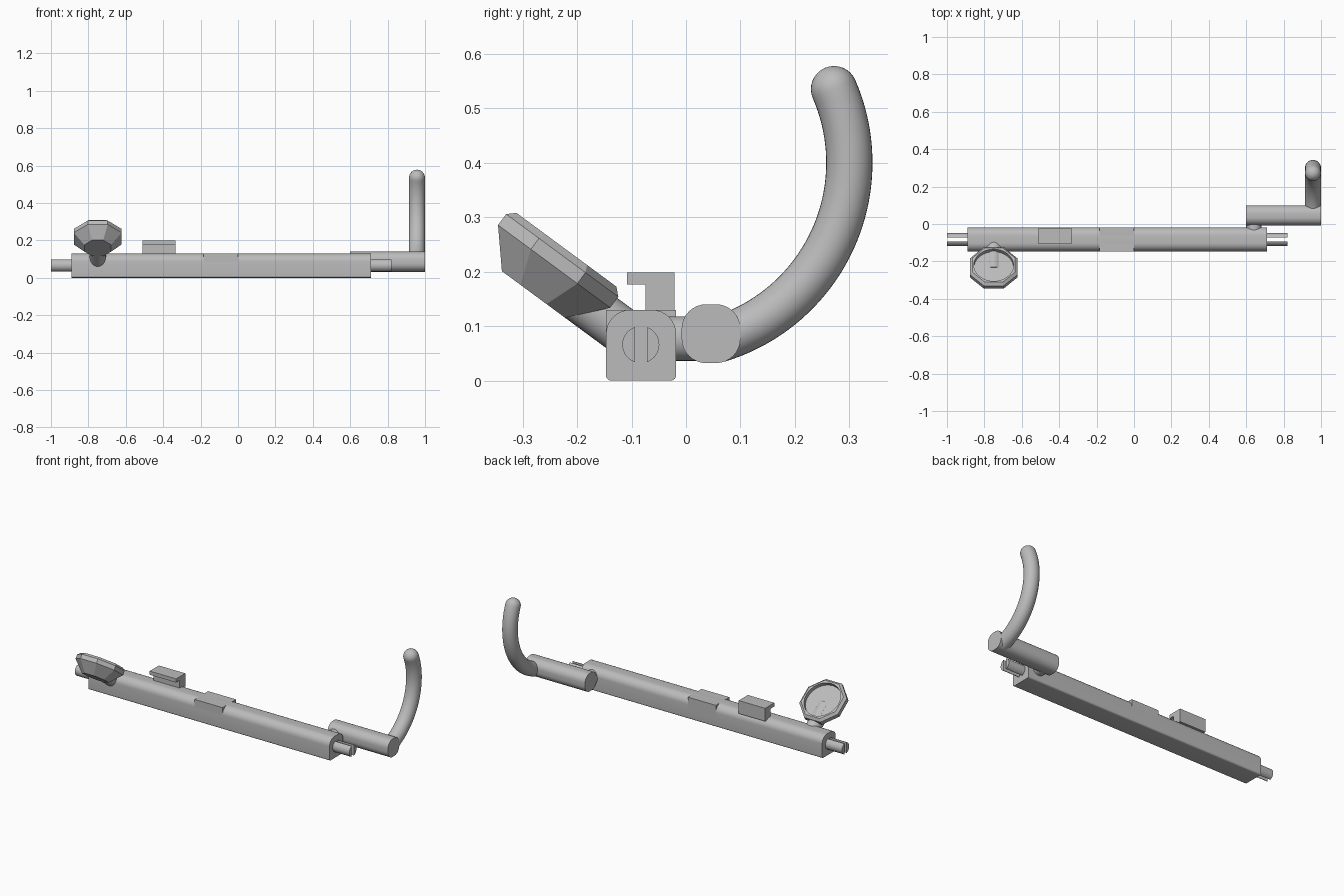
import bpy, bmesh, math
from mathutils import Matrix, Vector

cube = bpy.data.objects.get("Cube")
if cube:
    bpy.data.objects.remove(cube, do_unlink=True)

grey = bpy.data.materials.new("plain grey")
grey.use_nodes = True
grey.diffuse_color = (0.5, 0.5, 0.5, 1)
grey.node_tree.nodes["Principled BSDF"].inputs["Base Color"].default_value = (0.5, 0.5, 0.5, 1)


def loft(name, rings, matrix=None):
    """Skin matching rings of points and cap both ends."""
    bm = bmesh.new()
    loops = [[bm.verts.new(p) for p in ring] for ring in rings]
    n = len(loops[0])
    for a, b in zip(loops, loops[1:]):
        for i in range(n):
            j = (i + 1) % n
            bm.faces.new((a[i], a[j], b[j], b[i]))
    bm.faces.new(loops[0])
    bm.faces.new(loops[-1])
    bmesh.ops.recalc_face_normals(bm, faces=bm.faces)
    mesh = bpy.data.meshes.new(name)
    bm.to_mesh(mesh)
    bm.free()
    mesh.materials.append(grey)
    obj = bpy.data.objects.new(name, mesh)
    bpy.context.collection.objects.link(obj)
    if matrix:
        obj.matrix_world = matrix
    bpy.ops.object.select_all(action='DESELECT')
    obj.select_set(True)
    bpy.context.view_layer.objects.active = obj
    bpy.ops.object.shade_smooth_by_angle(angle=math.radians(25))
    return obj


def prism(name, profile, x0, x1):
    return loft(name, [[(x, y, z) for y, z in profile] for x in (x0, x1)])


def rounded(y0, y1, z0, z1, top, bottom, steps=8):
    pts = []
    corners = [(y1 - top, z1 - top, top, 0), (y0 + top, z1 - top, top, 90),
               (y0 + bottom, z0 + bottom, bottom, 180), (y1 - bottom, z0 + bottom, bottom, 270)]
    for cy, cz, r, start in corners:
        for i in range(steps + 1):
            a = math.radians(start + 90 * i / steps)
            pts.append((cy + r * math.cos(a), cz + r * math.sin(a)))
    return pts


def circle(r, n=32):
    return [(r * math.cos(math.tau * i / n), r * math.sin(math.tau * i / n)) for i in range(n)]


# Main bar with a squared section on top
BACK, FRONT = -0.018, -0.147
prism("main_bar", rounded(FRONT, BACK, 0, 0.13, 0.045, 0.01), -0.89, 0.71)
prism("square_block", [(FRONT, 0.05), (BACK, 0.05), (BACK, 0.13), (FRONT, 0.13)], -0.185, 0)

# Hooked tab on top
prism("hooked_tab", [(-0.021, 0.12), (-0.021, 0.198), (-0.108, 0.198), (-0.108, 0.176),
                     (-0.074, 0.176), (-0.074, 0.12)], -0.51, -0.335)

# Split pins at both ends
PIN_R, GAP = 0.034, 0.011
limit = math.acos(GAP / PIN_R)
for end, x0, x1 in (("right", -1.0, -0.88), ("left", 0.70, 0.82)):
    for side, s in (("back", 1), ("front", -1)):
        arc = [-limit + 2 * limit * i / 14 for i in range(15)]
        prism(f"{end}_pin_{side}_prong",
              [(-0.083 + s * PIN_R * math.cos(a), 0.066 + PIN_R * math.sin(a)) for a in arc], x0, x1)

# Tilted octagonal dish with a round recess
tilt = Matrix.Translation((-0.75, -0.222, 0.237)) @ Matrix.Rotation(-math.radians(36.4), 4, 'X')


def octagon(apothem, n=32):
    pts = []
    for i in range(n):
        a = math.tau * i / n
        off = (a + math.pi / 8) % (math.pi / 4) - math.pi / 8
        r = apothem / math.cos(off)
        pts.append((r * math.cos(a), r * math.sin(a)))
    return pts


outline = [(octagon(0.072), -0.098), (octagon(0.128), -0.034), (octagon(0.128), -0.009),
           (octagon(0.114), 0.004), (circle(0.106), 0.004), (circle(0.106), -0.02)]
loft("dish", [[(x, y, z) for x, y in pts] for pts, z in outline], tilt)

# Stem joining the dish to the bar
loft("dish_stem", [[(x, y, z - 0.055) for x, z in circle(0.043)] for y in (0.0, 0.23)], tilt)

# Handle grip and the peg holding it to the bar
prism("handle_grip", rounded(-0.008, 0.1, 0.032, 0.14, 0.045, 0.045), 0.6, 1.0)
loft("handle_peg", [[(0.641 + x, y, 0.077 + z) for x, z in circle(0.041)] for y in (-0.06, 0.04)])

# Curved arm with a round tip
R, TUBE = 0.339, 0.0425
centre = Vector((0.957, -0.039, 0.4))
start, stop = math.radians(-73), math.radians(23.5)
rings = []
for i in range(41):
    a = start + (stop - start) * i / 40
    out = Vector((0, math.cos(a), math.sin(a)))
    rings.append([centre + out * (R + v) + Vector((u, 0, 0)) for u, v in circle(TUBE)])
along = Vector((0, -math.sin(stop), math.cos(stop)))
tip = centre + out * R
for i in range(1, 9):
    b = math.radians(88) * i / 8
    rings.append([tip + along * TUBE * math.sin(b) + out * v + Vector((u, 0, 0))
                  for u, v in circle(TUBE * math.cos(b))])
loft("curved_arm", rings)
